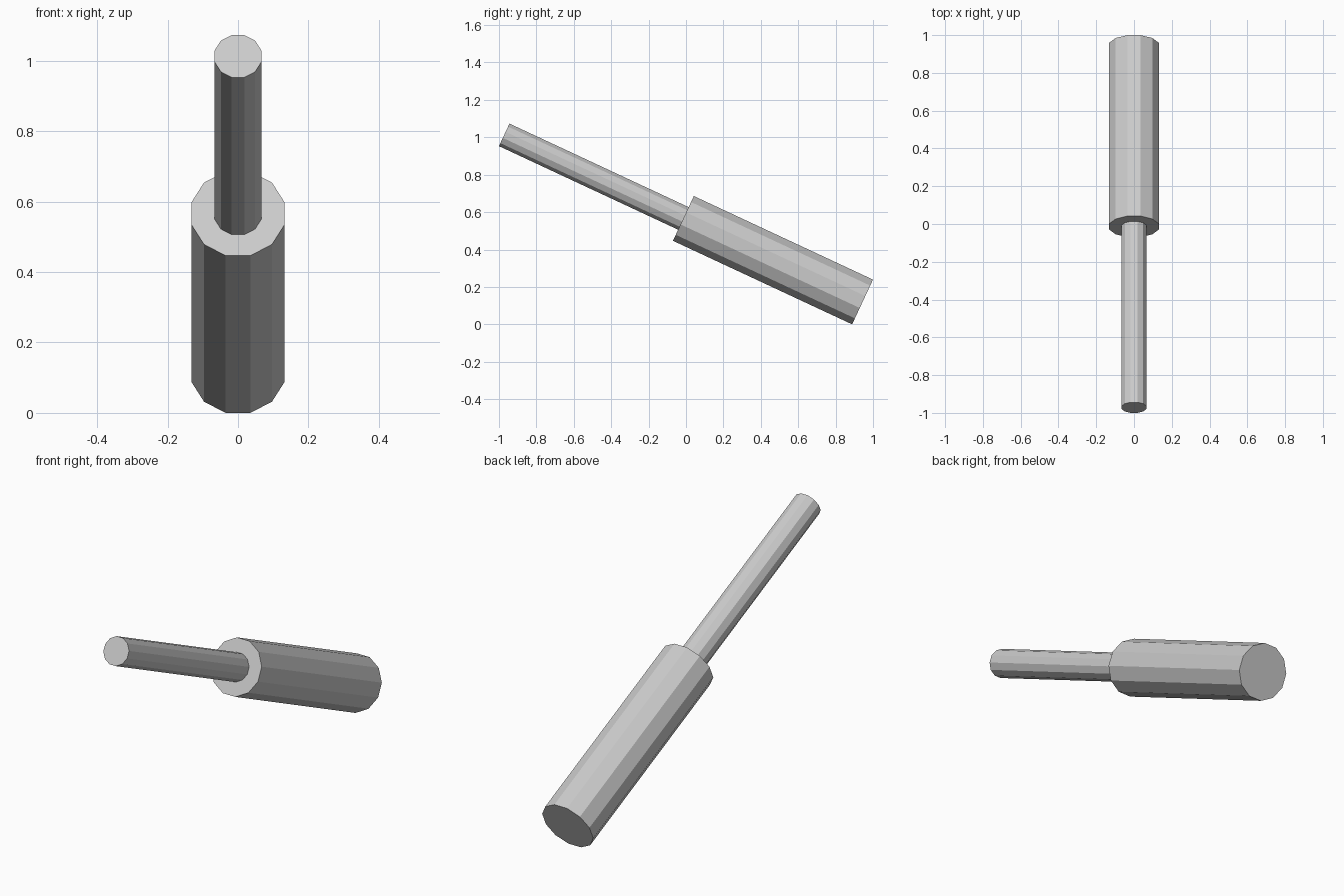
import bpy, bmesh, math
from mathutils import Matrix, Vector

if "Cube" in bpy.data.objects:
    bpy.data.objects.remove(bpy.data.objects["Cube"])

TILT = math.radians(25)
AXIS = Vector((0, math.cos(TILT), -math.sin(TILT)))   # from thin tip to thick end
BUTT = Vector((0, 0.944, 0.1196))                     # centre of the thick end face
SIDES = 12


def rod(name, apothem, start, end):
    """Twelve-sided rod between two distances measured back from the thick end."""
    bm = bmesh.new()
    radius = apothem / math.cos(math.pi / SIDES)
    bmesh.ops.create_cone(bm, cap_ends=True, segments=SIDES, radius1=radius,
                          radius2=radius, depth=end - start,
                          matrix=Matrix.Rotation(math.pi / SIDES, 4, 'Z'))
    mesh = bpy.data.meshes.new(name)
    bm.to_mesh(mesh)
    bm.free()
    obj = bpy.data.objects.new(name, mesh)
    obj.location = BUTT - AXIS * (start + end) / 2
    obj.rotation_euler = (-math.pi / 2 - TILT, 0, 0)
    bpy.context.collection.objects.link(obj)
    return obj


# Thick handle and the thin shaft seated slightly into it
rod("handle", 0.132, 0, 1.057)
rod("shaft", 0.0665, 1.047, 2.114)
